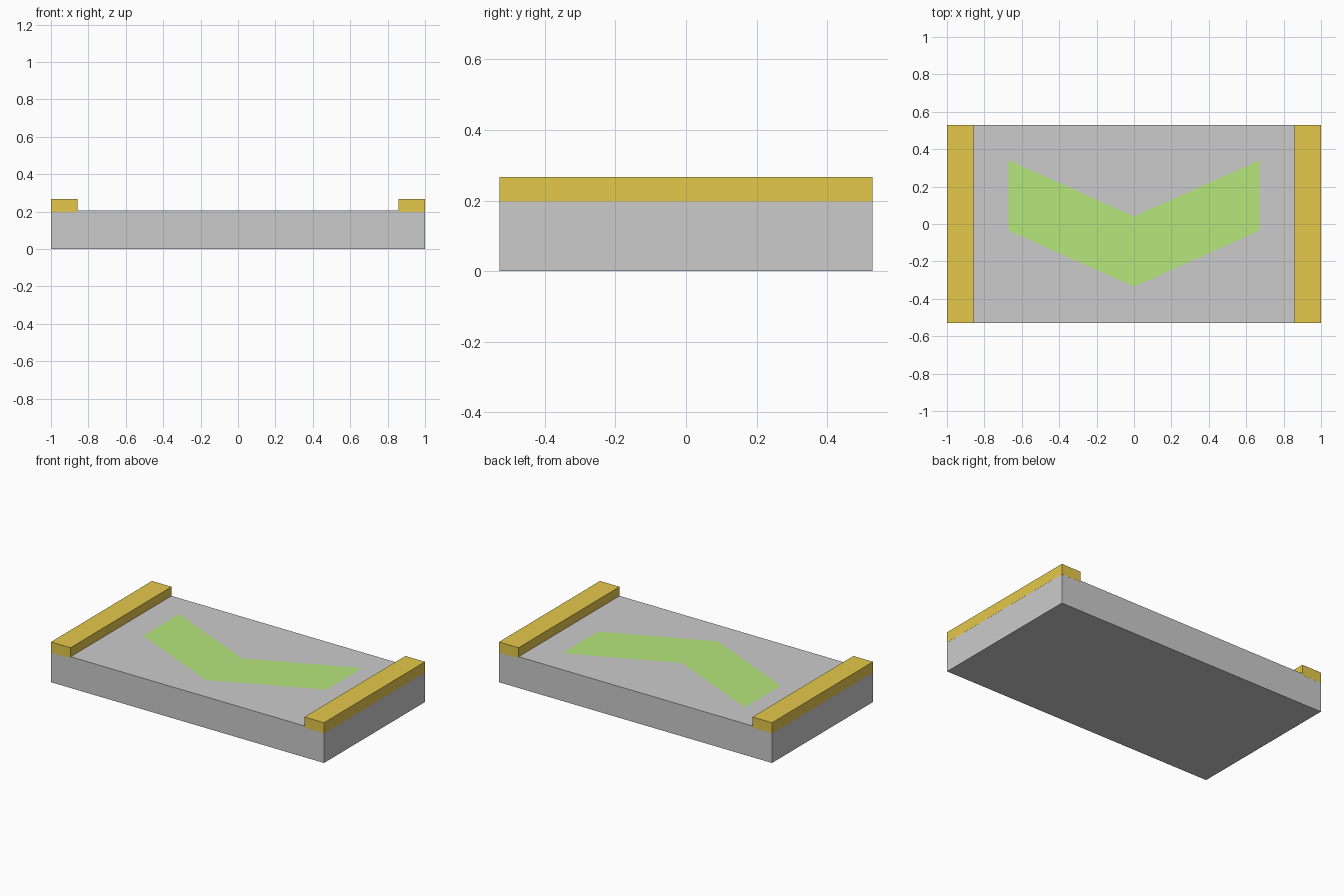
import bpy

if "Cube" in bpy.data.objects:
    bpy.data.objects.remove(bpy.data.objects["Cube"])

BASE_TOP = 0.207
HALF_DEPTH = 0.528


def material(name, color):
    mat = bpy.data.materials.new(name)
    mat.diffuse_color = color
    mat.use_nodes = True
    mat.node_tree.nodes["Principled BSDF"].inputs["Base Color"].default_value = mat.diffuse_color
    return mat


def box(name, lo, hi, mat=None):
    size = [b - a for a, b in zip(lo, hi)]
    centre = [(a + b) / 2 for a, b in zip(lo, hi)]
    bpy.ops.mesh.primitive_cube_add(size=1, location=centre)
    obj = bpy.context.object
    obj.name = name
    obj.scale = size
    bpy.ops.object.transform_apply(location=False, rotation=False, scale=True)
    if mat:
        obj.data.materials.append(mat)
    return obj


amber = material("amber", (0.78, 0.58, 0.07, 1))
green = material("green", (0.47, 0.80, 0.20, 1))

# Slab
box("base_slab", (-1, -HALF_DEPTH, 0), (1, HALF_DEPTH, BASE_TOP))

# End rails, sunk slightly into the slab and a hair proud of its sides
e = 0.0005
for name, x0, x1 in (("left_rail", -1 - e, -0.857), ("right_rail", 0.857, 1 + e)):
    box(name, (x0, -HALF_DEPTH - e, 0.197), (x1, HALF_DEPTH + e, 0.267), amber)

# Flat chevron marking just above the slab
outer, rise, width = 0.67, 0.30, 0.375
upper = [(outer, 0.34), (0, 0.34 - rise), (-outer, 0.34)]
lower = [(x, y - width) for x, y in upper]
z = BASE_TOP + 0.0015
verts = [(x, y, z) for x, y in upper + lower]
mesh = bpy.data.meshes.new("chevron_marking")
mesh.from_pydata(verts, [], [(0, 1, 4, 3), (1, 2, 5, 4)])
mesh.materials.append(green)
chevron = bpy.data.objects.new("chevron_marking", mesh)
bpy.context.collection.objects.link(chevron)
